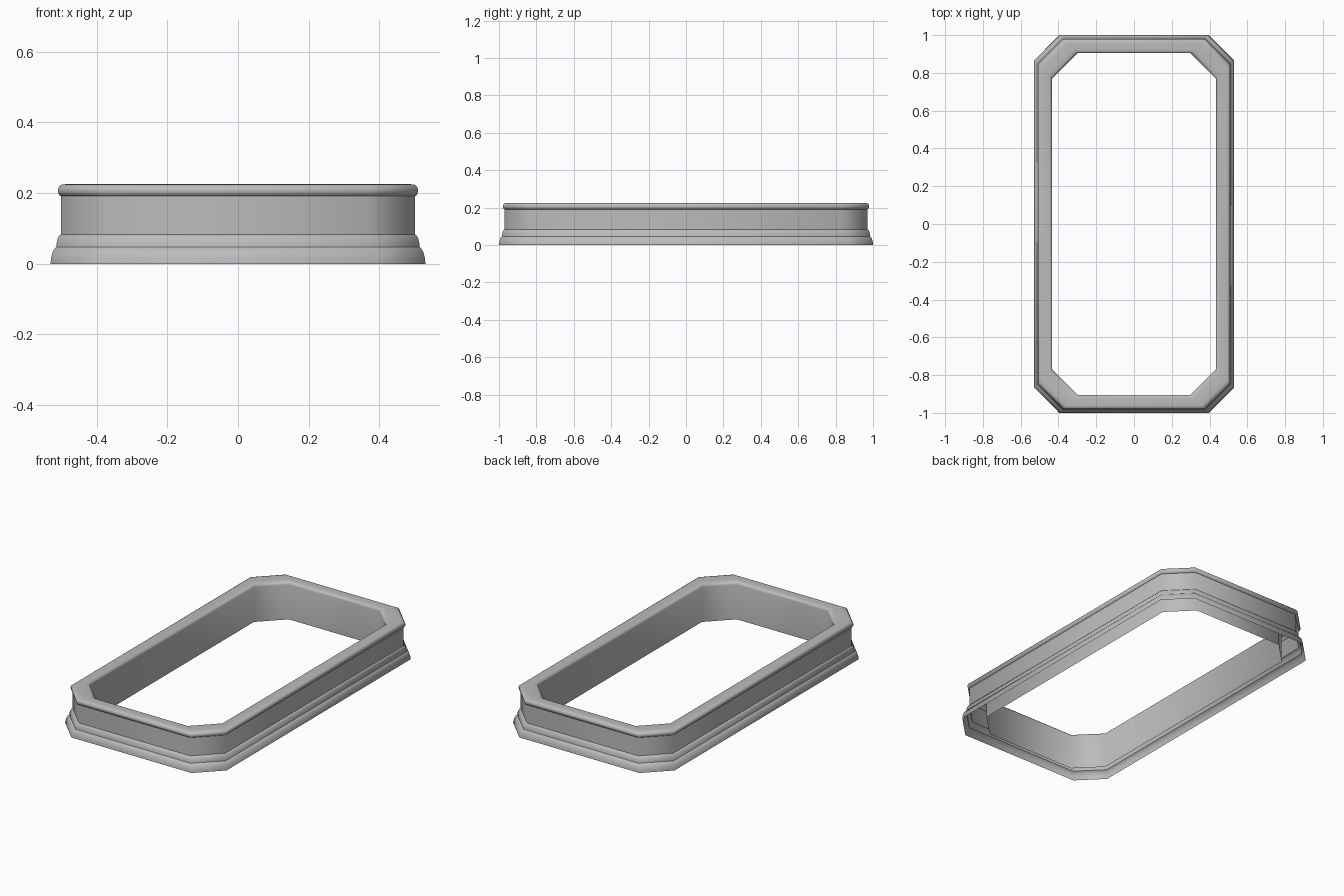
import bpy, bmesh

cube = bpy.data.objects.get("Cube")
if cube:
    bpy.data.objects.remove(cube, do_unlink=True)

# One plain grey stone colour
GREY = (0.5, 0.5, 0.5, 1.0)
stone = bpy.data.materials.new("grey stone")
stone.use_nodes = True
stone.diffuse_color = GREY
stone.node_tree.nodes["Principled BSDF"].inputs["Base Color"].default_value = GREY

EXTRA_LENGTH = 0.47   # half length minus half width
CHAMFER = 0.135       # corner cut


def outline(half_width):
    """Rectangle with cut corners, counter-clockwise."""
    x, y, c = half_width, half_width + EXTRA_LENGTH, CHAMFER
    return [(x, c - y), (x, y - c), (x - c, y), (c - x, y),
            (-x, y - c), (-x, c - y), (c - x, -y), (x - c, -y)]


def moulding(name, profile, sharp=()):
    """Sweep a (half width, height) profile around the outline."""
    bm = bmesh.new()
    rings = [[bm.verts.new((x, y, z)) for x, y in outline(r)] for r, z in profile]
    for low, high in zip(rings, rings[1:]):
        for i in range(8):
            j = (i + 1) % 8
            bm.faces.new((low[i], low[j], high[j], high[i])).smooth = True
    for k in sharp:
        for i in range(8):
            bm.edges.get((rings[k][i], rings[k][(i + 1) % 8])).smooth = False
    mesh = bpy.data.meshes.new(name)
    bm.to_mesh(mesh)
    bm.free()
    mesh.materials.append(stone)
    obj = bpy.data.objects.new(name, mesh)
    bpy.context.collection.objects.link(obj)
    return obj


# Stepped base, open underneath
moulding("base_moulding", [
    (0.53, 0.0), (0.529, 0.015), (0.525, 0.031), (0.52, 0.041), (0.514, 0.047),
    (0.513, 0.058), (0.51, 0.071), (0.506, 0.079), (0.501, 0.083)], sharp=[4])

# Straight outer wall
moulding("outer_wall", [(0.501, 0.083), (0.501, 0.191)])

# Rounded cap running over into the inner wall, which reaches the ground
moulding("cap_and_inner_wall", [
    (0.501, 0.191), (0.506, 0.195), (0.509, 0.203), (0.509, 0.212), (0.505, 0.22),
    (0.498, 0.224), (0.488, 0.225), (0.452, 0.225), (0.443, 0.223), (0.436, 0.217),
    (0.434, 0.207), (0.434, 0.0)])
